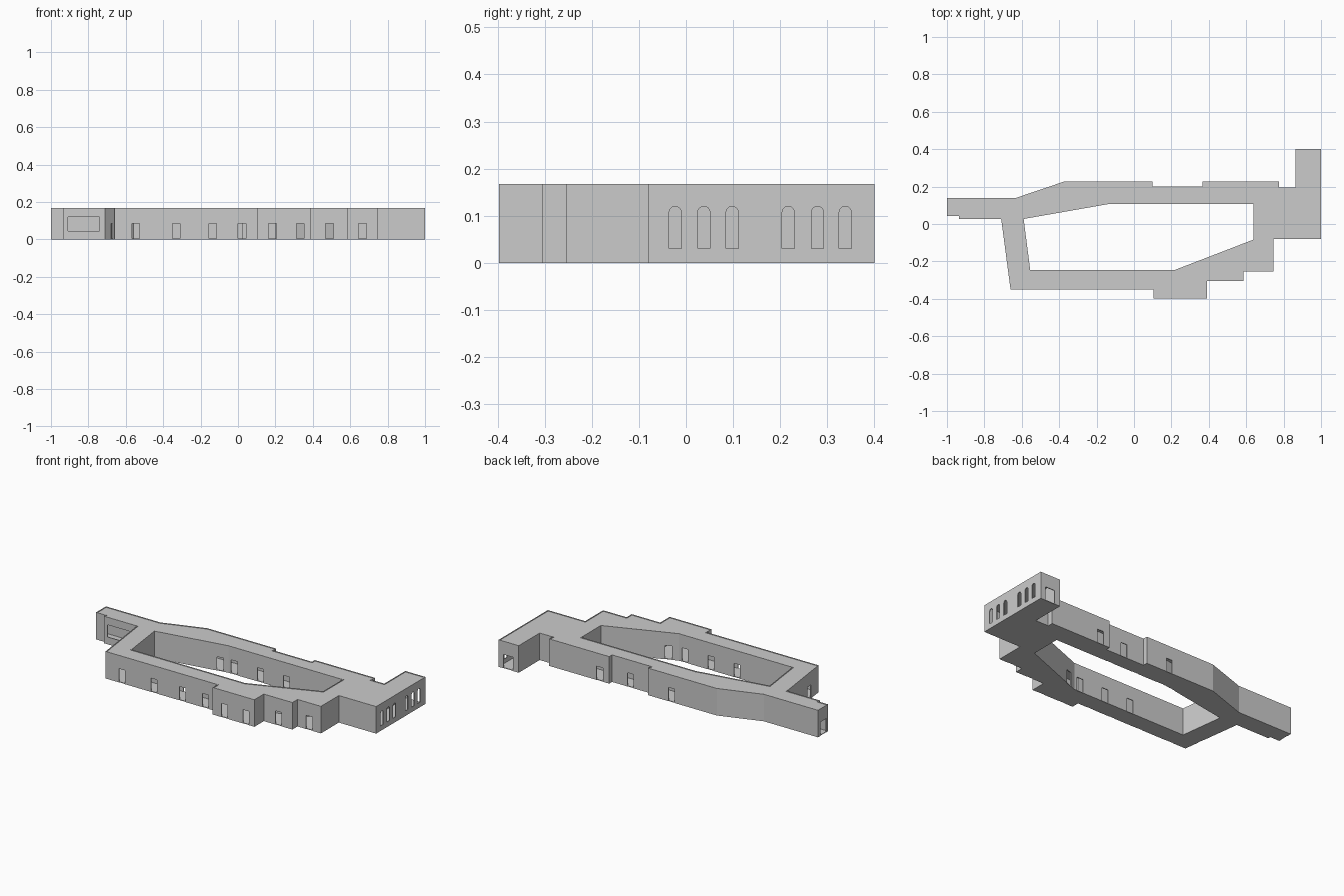
import bpy, bmesh, math
from mathutils import Vector, Matrix

if "Cube" in bpy.data.objects:
    bpy.data.objects.remove(bpy.data.objects["Cube"])

H = 0.167      # wall height
T = 0.005      # wall thickness

# Building footprint and courtyard outlines
OUTER = [(-1, .14), (-.63, .14), (-.37, .228), (.1, .228), (.1, .2), (.365, .2),
         (.365, .228), (.775, .228), (.775, .195), (.863, .195), (.863, .4), (1, .4),
         (1, -.08), (.745, -.08), (.745, -.255), (.585, -.255), (.585, -.305),
         (.39, -.305), (.39, -.397), (.105, -.397), (.105, -.35), (-.66, -.35),
         (-.71, .027), (-.935, .027), (-.935, .043), (-1, .043)]
COURT = [(-.59, .027), (-.14, .106), (.64, .106), (.64, -.083), (.22, -.245), (-.555, -.245)]


def offset(pts, d):
    """Mitred offset of a clockwise loop; positive d shrinks it."""
    out, n = [], len(pts)
    for i in range(n):
        a, b, c = (Vector(pts[(i + k) % n]) for k in (-1, 0, 1))
        u, v = (b - a).normalized(), (c - b).normalized()
        nu, nv = Vector((u.y, -u.x)), Vector((v.y, -v.x))
        p = b + (nu + nv) * (d / (1 + nu.dot(nv)))
        out.append((p.x, p.y))
    return out


def slab(name, loops, z0, z1):
    """Extrude filled loops (inner loops become holes) from z0 to z1."""
    cu = bpy.data.curves.new(name, 'CURVE')
    cu.dimensions = '2D'
    cu.fill_mode = 'BOTH'
    cu.extrude = (z1 - z0) / 2
    for loop in loops:
        sp = cu.splines.new('POLY')
        sp.points.add(len(loop) - 1)
        for p, (x, y) in zip(sp.points, loop):
            p.co = (x, y, 0, 1)
        sp.use_cyclic_u = True
    tmp = bpy.data.objects.new(name + "_curve", cu)
    bpy.context.collection.objects.link(tmp)
    bpy.context.view_layer.update()
    me = bpy.data.meshes.new_from_object(tmp.evaluated_get(bpy.context.evaluated_depsgraph_get()))
    bpy.data.objects.remove(tmp)
    bm = bmesh.new()
    bm.from_mesh(me)
    bmesh.ops.translate(bm, verts=bm.verts, vec=(0, 0, (z0 + z1) / 2))
    bmesh.ops.remove_doubles(bm, verts=bm.verts, dist=1e-5)
    bmesh.ops.recalc_face_normals(bm, faces=bm.faces)
    for f in bm.faces:
        f.smooth = False
    bm.to_mesh(me)
    bm.free()
    ob = bpy.data.objects.new(name, me)
    bpy.context.collection.objects.link(ob)
    return ob


# Floor and slightly sunken roof
slab("floor", [offset(OUTER, .002), offset(COURT, -.002)], 0, .004)
slab("roof", [offset(OUTER, .002), offset(COURT, -.002)], H - .008, H - .003)

# Thin outer and courtyard walls
outer_walls = slab("outer_walls", [OUTER, offset(OUTER, T)], 0, H)
court_walls = slab("courtyard_walls", [COURT, offset(COURT, -T)], 0, H)


def opening(bm, x, y, ang=0, w=.042, z0=-.01, z1=.085, arched=False):
    """Add a cutter for one opening; ang is the wall direction."""
    r = w / 2
    prof = [(-r, z0), (r, z0)]
    if arched:
        prof += [(r * math.cos(math.pi * k / 8), z1 - r + r * math.sin(math.pi * k / 8))
                 for k in range(9)]
    else:
        prof += [(r, z1), (-r, z1)]
    m = Matrix.Translation((x, y, 0)) @ Matrix.Rotation(ang, 4, 'Z')
    f = bm.faces.new([bm.verts.new(m @ Vector((a, -.012, b))) for a, b in prof])
    ex = bmesh.ops.extrude_face_region(bm, geom=[f])
    bmesh.ops.translate(bm, verts=[v for v in ex['geom'] if isinstance(v, bmesh.types.BMVert)],
                        vec=m.to_3x3() @ Vector((0, .024, 0)))


def cut(target, bm):
    bmesh.ops.recalc_face_normals(bm, faces=bm.faces)
    me = bpy.data.meshes.new("openings")
    bm.to_mesh(me)
    bm.free()
    cutter = bpy.data.objects.new("openings", me)
    cutter.hide_render = True
    bpy.context.collection.objects.link(cutter)
    mod = target.modifiers.new("openings", 'BOOLEAN')
    mod.operation, mod.solver, mod.object = 'DIFFERENCE', 'EXACT', cutter
    bpy.context.view_layer.objects.active = target
    bpy.ops.object.modifier_apply(modifier=mod.name)
    bpy.data.objects.remove(cutter)


Q = math.pi / 2
# Outer doors, front and back
bm = bmesh.new()
for x, y in [(-.547, -.35), (-.33, -.35), (-.135, -.35), (.022, -.35), (.185, -.397),
             (.333, -.397), (.49, -.305), (.665, -.255),
             (.43, .228), (.24, .2), (-.06, .228)]:
    opening(bm, x, y)
# Slanted west door, wing end doors, wide wing window
opening(bm, -.675, -.237, math.atan2(.377, -.05))
opening(bm, -1, .087, Q, .055)
opening(bm, .935, .4, 0, .065)
opening(bm, -.825, .027, 0, .17, .045, .12)
# Arched east windows
for y in (-.023, .038, .098, .217, .279, .338):
    opening(bm, 1, y, Q, .026, .031, .12, True)
cut(outer_walls, bm)

# Courtyard doors, including the slanted walls
bm = bmesh.new()
for x in (-.10, .08, .257):
    opening(bm, x, .106)
for x in (-.178, 0, .178):
    opening(bm, x, -.245)
opening(bm, -.19, .0972, math.atan2(.079, .45))
opening(bm, .276, -.2234, math.atan2(.162, .42))
cut(court_walls, bm)
